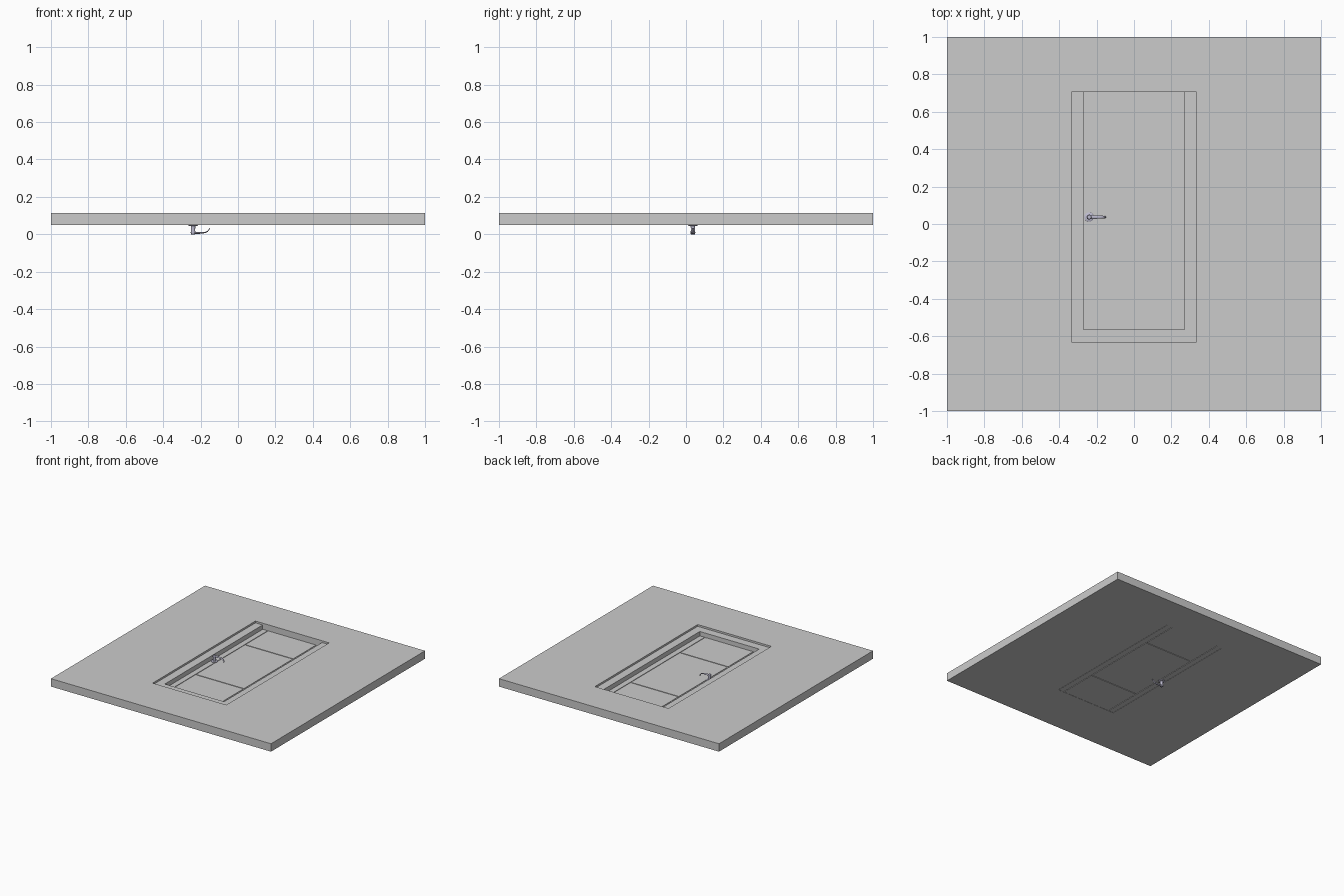
import bpy, bmesh, math
from mathutils import Vector, Matrix

if "Cube" in bpy.data.objects:
    bpy.data.objects.remove(bpy.data.objects["Cube"])

Z0, Z_DOOR, Z_FRAME, Z_TOP = 0.05, 0.065, 0.10, 0.115   # wall underside, door, frame, wall top
Y_SILL, Y_IN, Y_OUT = 0.705, -0.565, -0.63
X_IN, X_OUT = 0.27, 0.335

metal = bpy.data.materials.new("handle_metal")
metal.diffuse_color = (0.50, 0.49, 0.62, 1)
metal.use_nodes = True
metal.node_tree.nodes["Principled BSDF"].inputs["Base Color"].default_value = metal.diffuse_color


def finish(name, bm, mat=None, smooth=False):
    bmesh.ops.recalc_face_normals(bm, faces=bm.faces)
    me = bpy.data.meshes.new(name)
    bm.to_mesh(me)
    bm.free()
    ob = bpy.data.objects.new(name, me)
    bpy.context.collection.objects.link(ob)
    if mat:
        me.materials.append(mat)
    if smooth:
        bpy.ops.object.select_all(action='DESELECT')
        ob.select_set(True)
        bpy.context.view_layer.objects.active = ob
        bpy.ops.object.shade_smooth_by_angle(angle=math.radians(40))
    return ob


def rect(x0, x1, y0, y1):
    return [(x0, y0), (x1, y0), (x1, y1), (x0, y1)]


def prism(name, outline, z0, z1):
    bm = bmesh.new()
    face = bm.faces.new([bm.verts.new((x, y, z0)) for x, y in outline])
    ext = bmesh.ops.extrude_face_region(bm, geom=[face])
    top = [v for v in ext['geom'] if isinstance(v, bmesh.types.BMVert)]
    bmesh.ops.translate(bm, verts=top, vec=(0, 0, z1 - z0))
    return finish(name, bm)


# wall slab with a rectangular doorway through it
bm = bmesh.new()
loops = [[bm.verts.new((x, y, z)) for x, y in r]
         for r, z in ((rect(-1, 1, -1, 1), Z0), (rect(-1, 1, -1, 1), Z_TOP),
                      (rect(-X_OUT, X_OUT, Y_OUT, Y_SILL), Z_TOP),
                      (rect(-X_OUT, X_OUT, Y_OUT, Y_SILL), Z0))]
for k in range(4):
    a, b = loops[k], loops[(k + 1) % 4]
    for i in range(4):
        j = (i + 1) % 4
        bm.faces.new((a[i], a[j], b[j], b[i]))
finish("wall", bm)

# three-sided door frame, set slightly below the wall surface
prism("door_frame", [(-X_OUT, Y_SILL), (-X_OUT, Y_OUT), (X_OUT, Y_OUT), (X_OUT, Y_SILL),
                     (X_IN, Y_SILL), (X_IN, Y_IN), (-X_IN, Y_IN), (-X_IN, Y_SILL)], Z0, Z_FRAME)

# door: thin core with raised stiles and panels leaving grooves between them
g = 0.004
prism("door_core", rect(-X_IN, X_IN, Y_IN, Y_SILL), Z0 + 0.004, Z_DOOR - 0.004)
for side, s in (("left", -1), ("right", 1)):
    prism("door_stile_" + side, rect(*sorted((s * (0.22 + g), s * (X_IN - 0.002))),
                                     Y_IN + 0.002, Y_SILL), Z0, Z_DOOR)
cuts = [Y_IN - g + 0.002, -0.235, 0.405, Y_SILL + g]
for i in range(3):
    prism("door_panel_%d" % (i + 1), rect(-0.22 + g, 0.22 - g, cuts[i] + g, cuts[i + 1] - g),
          Z0, Z_DOOR)


# handle parts, modelled outward along +h from the door face
HX, HY = -0.24, 0.037


def turned(name, profile, place):
    bm = bmesh.new()
    n = 24
    rings = [[bm.verts.new(place(HX + r * math.cos(2 * math.pi * i / n),
                                 HY + r * math.sin(2 * math.pi * i / n), h))
              for i in range(n)] for r, h in profile]
    for a, b in zip(rings, rings[1:]):
        for i in range(n):
            bm.faces.new((a[i], a[(i + 1) % n], b[(i + 1) % n], b[i]))
    bm.faces.new(rings[0])
    bm.faces.new(rings[-1])
    finish(name, bm, metal, True)


def lever(name, place):
    # path points: x, height, half width, half thickness
    path = [(-0.252, 0.043, 0.009, 0.005), (-0.225, 0.043, 0.010, 0.005),
            (-0.200, 0.043, 0.009, 0.004), (-0.178, 0.041, 0.008, 0.003),
            (-0.164, 0.035, 0.007, 0.003), (-0.156, 0.027, 0.006, 0.002),
            (-0.152, 0.017, 0.005, 0.002)]
    bm = bmesh.new()
    n = 12
    rings = []
    for k, (x, h, w, t) in enumerate(path):
        p, q = path[max(k - 1, 0)], path[min(k + 1, len(path) - 1)]
        d = Vector((q[0] - p[0], q[1] - p[1])).normalized()
        ring = []
        for i in range(n):
            a = 2 * math.pi * i / n
            o = t * math.sin(a)
            ring.append(bm.verts.new(place(x - d.y * o, HY + w * math.cos(a), h + d.x * o)))
        rings.append(ring)
    for a, b in zip(rings, rings[1:]):
        for i in range(n):
            bm.faces.new((a[i], a[(i + 1) % n], b[(i + 1) % n], b[i]))
    bm.faces.new(rings[0])
    bm.faces.new(rings[-1])
    finish(name, bm, metal, True)


# one handle on each face of the door
for side, base, s in (("outer", Z0, -1), ("inner", Z_DOOR, 1)):
    def place(x, y, h, base=base, s=s):
        return (x, y, base + s * h)
    turned("handle_rosette_" + side, [(0.025, 0), (0.025, 0.004), (0.021, 0.007)], place)
    turned("handle_stem_" + side, [(0.012, 0.005), (0.011, 0.030), (0.013, 0.040),
                                   (0.012, 0.048), (0.010, 0.05)], place)
    lever("handle_lever_" + side, place)
